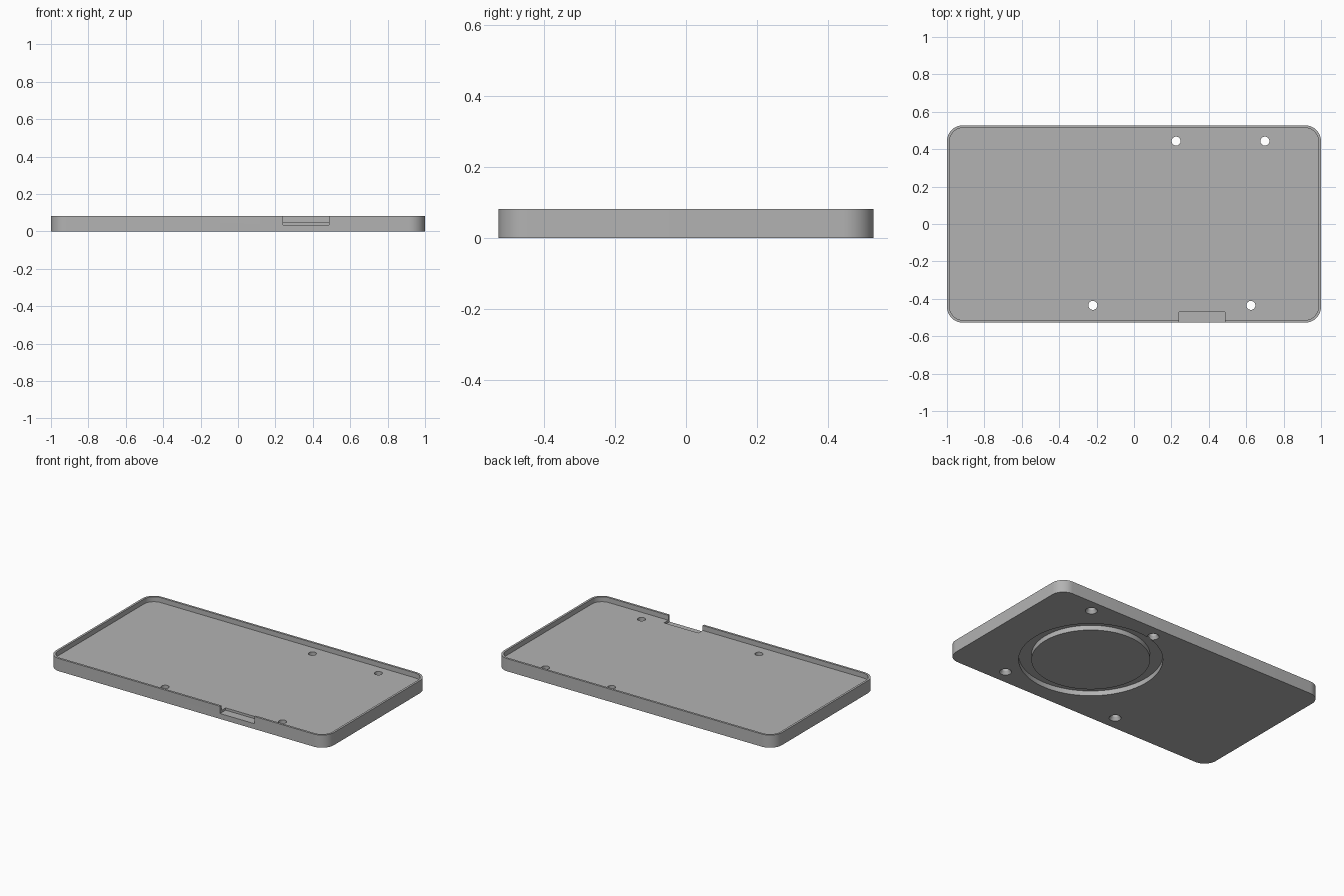
import bpy, bmesh, math

if "Cube" in bpy.data.objects:
    bpy.data.objects.remove(bpy.data.objects["Cube"], do_unlink=True)

LENGTH, WIDTH, HEIGHT = 2.0, 1.055, 0.082
WALL, CORNER, FLOOR = 0.014, 0.085, 0.05
RING_X = 0.333

grey = bpy.data.materials.new("satin grey")
grey.use_nodes = True
colour = (0.45, 0.45, 0.45, 1)
grey.diffuse_color = colour
grey.node_tree.nodes["Principled BSDF"].inputs["Base Color"].default_value = colour


def rounded_rect(length, width, r, steps=12):
    """Outline of a rectangle with round corners."""
    points = []
    for i, (sx, sy) in enumerate([(1, 1), (-1, 1), (-1, -1), (1, -1)]):
        for k in range(steps + 1):
            a = math.pi / 2 * (i + k / steps)
            points.append((sx * (length / 2 - r) + r * math.cos(a),
                           sy * (width / 2 - r) + r * math.sin(a)))
    return points


def circle(r, x, y, sides):
    return [(x + r * math.cos(math.tau * i / sides),
             y + r * math.sin(math.tau * i / sides)) for i in range(sides)]


def loft(name, sections, closed=False):
    """Skin stacked outlines, each given as (points, z); closed joins last to first."""
    bm = bmesh.new()
    loops = [[bm.verts.new((x, y, z)) for x, y in pts] for pts, z in sections]
    pairs = list(zip(loops, loops[1:] + loops[:1])) if closed else list(zip(loops, loops[1:]))
    for low, high in pairs:
        n = len(low)
        for i in range(n):
            j = (i + 1) % n
            bm.faces.new((low[i], low[j], high[j], high[i]))
    if not closed:
        bm.faces.new(loops[0][::-1])
        bm.faces.new(loops[-1])
    bmesh.ops.recalc_face_normals(bm, faces=bm.faces)
    mesh = bpy.data.meshes.new(name)
    bm.to_mesh(mesh)
    bm.free()
    mesh.materials.append(grey)
    obj = bpy.data.objects.new(name, mesh)
    bpy.context.collection.objects.link(obj)
    return obj


# Tray: outer shell with a shallow pocket, leaving a thin rim
outer = rounded_rect(LENGTH, WIDTH, CORNER)
inner = rounded_rect(LENGTH - 2 * WALL, WIDTH - 2 * WALL, CORNER - WALL)
tray = loft("tray", [(outer, 0), (outer, HEIGHT), (inner, HEIGHT), (inner, FLOOR)])

# Notch in the front rim
x0, x1, y0, y1 = 0.24, 0.487, -0.6, -0.47
notch = [(x0, y0), (x1, y0), (x1, y1), (x0, y1)]
cutters = [loft("notch_cutter", [(notch, 0.035), (notch, 0.2)])]

# Round groove in the underside
big, small = circle(0.425, RING_X, 0, 96), circle(0.35, RING_X, 0, 96)
cutters.append(loft("groove_cutter",
                    [(big, -0.05), (big, 0.032), (small, 0.032), (small, -0.05)], True))

# Screw holes, countersunk from below
for x, y in [(0.225, 0.443), (0.7, 0.443), (-0.22, -0.435), (0.625, -0.435)]:
    wide, narrow = circle(0.036, x, y, 32), circle(0.024, x, y, 32)
    cutters.append(loft("hole_cutter",
                        [(wide, -0.05), (wide, 0), (narrow, 0.02), (narrow, 0.2)]))

bpy.context.view_layer.objects.active = tray
for cutter in cutters:
    mod = tray.modifiers.new("cut", "BOOLEAN")
    mod.operation, mod.solver, mod.object = "DIFFERENCE", "EXACT", cutter
    bpy.ops.object.modifier_apply(modifier=mod.name)
    bpy.data.objects.remove(cutter, do_unlink=True)

# Smooth round walls, sharp edges
bpy.ops.object.select_all(action="DESELECT")
tray.select_set(True)
bpy.ops.object.shade_smooth_by_angle(angle=math.radians(30))
